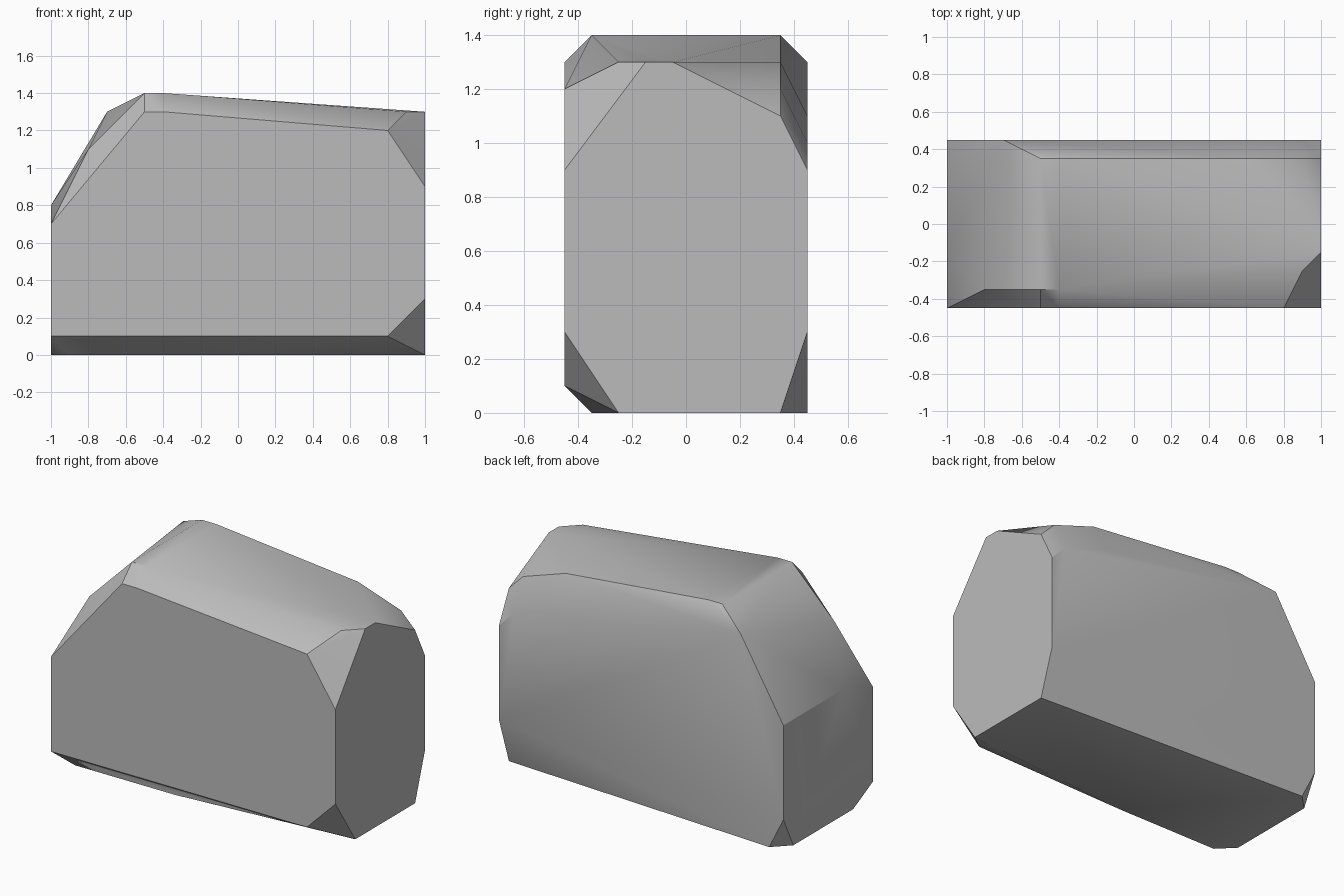
import bpy
import bmesh
import math

default_cube = bpy.data.objects.get("Cube")
if default_cube:
    bpy.data.objects.remove(default_cube, do_unlink=True)


def make_material(name, colour):
    material = bpy.data.materials.new(name)
    material.use_nodes = True
    material.diffuse_color = colour
    shader = next(node for node in material.node_tree.nodes
                  if node.type == "BSDF_PRINCIPLED")
    shader.inputs["Base Color"].default_value = colour
    shader.inputs["Roughness"].default_value = 0.9
    return material


def make_hull(name, points, material):
    """Wrap a convex faceted solid around the given corner points."""
    bm = bmesh.new()
    for point in points:
        bm.verts.new(point)
    hull = bmesh.ops.convex_hull(bm, input=bm.verts[:])
    unused = [item for item in hull["geom_interior"]
              if isinstance(item, bmesh.types.BMVert)]
    bmesh.ops.delete(bm, geom=unused, context="VERTS")
    # Merge the triangles of each flat cut into one face
    bmesh.ops.dissolve_limit(bm, angle_limit=math.radians(0.5),
                             verts=bm.verts[:], edges=bm.edges[:])
    bmesh.ops.recalc_face_normals(bm, faces=bm.faces[:])

    mesh = bpy.data.meshes.new(name)
    bm.to_mesh(mesh)
    bm.free()
    mesh.materials.append(material)
    stone = bpy.data.objects.new(name, mesh)
    bpy.context.collection.objects.link(stone)
    return stone


half_length, half_depth, height = 1.0, 0.45, 1.4

# Corners of the front and back faces, as (x, z)
front = [(-1, .1), (.8, .1), (1, .3), (1, .9),
         (.8, 1.2), (-.4, 1.3), (-.5, 1.3), (-1, .7)]
back = [(-1, .2), (-.9, 0), (1, .3), (1, .9),
        (.9, 1), (.6, 1.1), (-.7, 1.3), (-1, .8)]

# Remaining corners of the two end faces, as (y, z)
high_end = [(-.25, 0), (.35, 0), (.35, 1.1), (-.05, 1.3), (-.15, 1.3)]
low_end = [(-.25, 0), (.35, 0), (-.15, .8)]

# Remaining corners of the underside and the crest, as (x, y)
underside = [(-.9, -.35), (-.2, -.35)]
crest = [(x, y) for x in (-.5, -.4) for y in (-.35, .35)]

# Shoulder corners that lie between the main faces
shoulders = [(-.8, -.35, 1.1), (.9, -.25, 1.3), (.9, .35, 1.2), (.6, .35, 1.3)]

corners = [(x, -half_depth, z) for x, z in front]
corners += [(x, half_depth, z) for x, z in back]
corners += [(half_length, y, z) for y, z in high_end]
corners += [(-half_length, y, z) for y, z in low_end]
corners += [(x, y, 0) for x, y in underside]
corners += [(x, y, height) for x, y in crest]
corners += shoulders

# The boulder, smooth across shallow edges and crisp at the cuts
grey_stone = make_material("grey_stone", (0.5, 0.5, 0.5, 1))
boulder = make_hull("boulder", corners, grey_stone)
bpy.ops.object.select_all(action="DESELECT")
boulder.select_set(True)
bpy.context.view_layer.objects.active = boulder
bpy.ops.object.shade_smooth_by_angle(angle=math.radians(30))
